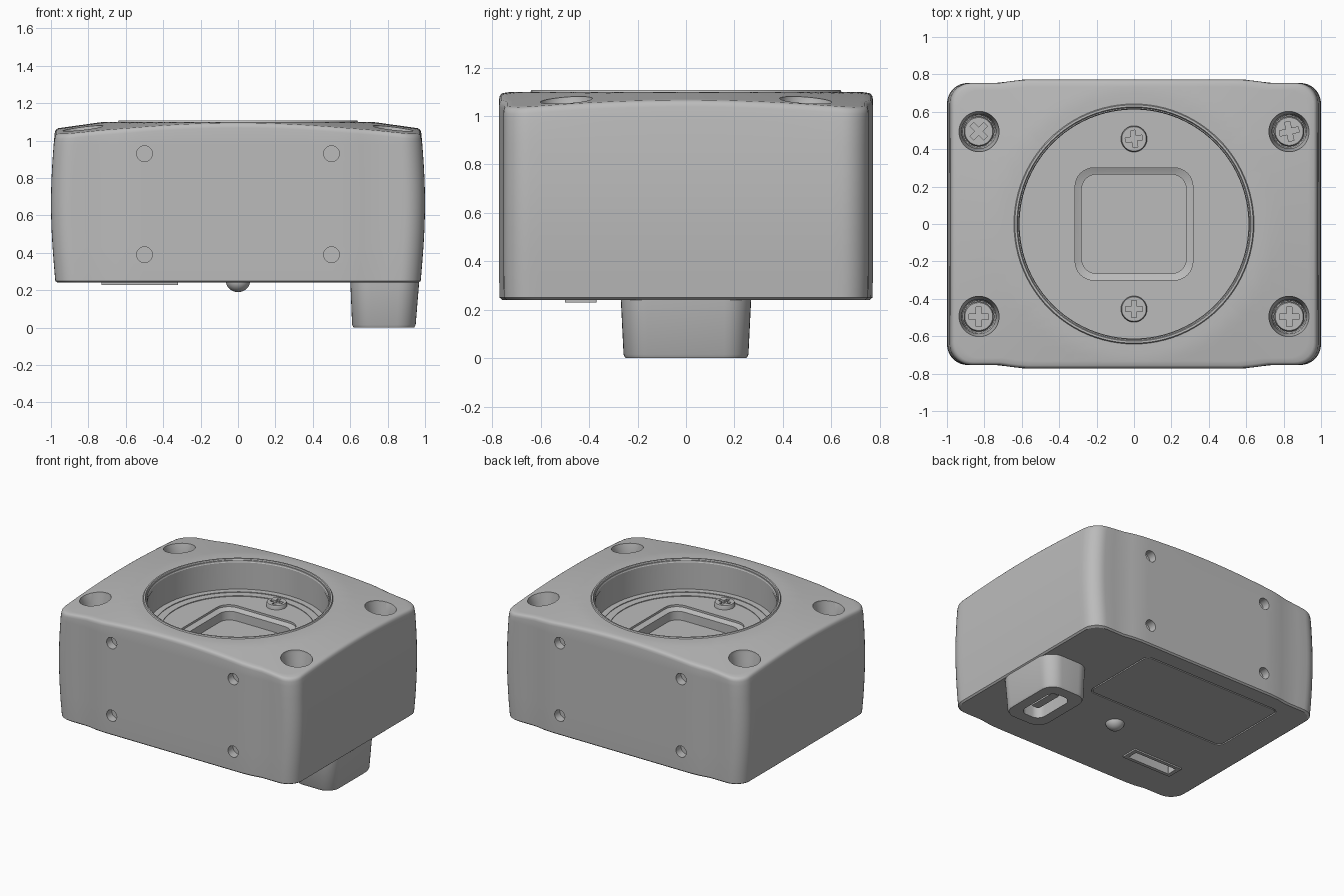
import bpy, bmesh, math
from mathutils import Vector, Matrix

old = bpy.data.objects.get("Cube")
if old:
    bpy.data.objects.remove(old, do_unlink=True)

grey = bpy.data.materials.new("housing_grey")
grey.use_nodes = True
GREY = (0.5, 0.5, 0.5, 1)
grey.diffuse_color = GREY
grey.node_tree.nodes["Principled BSDF"].inputs["Base Color"].default_value = GREY


# ---- helpers ----
def circle(r, z, x=0, y=0, n=48):
    return [Vector((x + r * math.cos(2 * math.pi * i / n), y + r * math.sin(2 * math.pi * i / n), z))
            for i in range(n)]


def rounded(hx, hy, r, z, x=0, y=0, seg=8, sub=1):
    """Rounded rectangle ring; sub splits the straight runs."""
    corners = []
    for k, (sx, sy) in enumerate([(1, 1), (-1, 1), (-1, -1), (1, -1)]):
        for i in range(seg + 1):
            a = math.pi / 2 * (k + i / seg)
            corners.append(Vector((x + sx * (hx - r) + r * math.cos(a),
                                   y + sy * (hy - r) + r * math.sin(a), z)))
    pts = []
    for i, p in enumerate(corners):
        pts.append(p)
        if i % (seg + 1) == seg:
            q = corners[(i + 1) % len(corners)]
            pts += [p.lerp(q, j / sub) for j in range(1, sub)]
    return pts


def loft(name, rings, closed=False):
    bm = bmesh.new()
    vs = [[bm.verts.new(p) for p in ring] for ring in rings]
    n = len(vs[0])
    pairs = list(zip(vs, vs[1:])) + ([(vs[-1], vs[0])] if closed else [])
    for a, b in pairs:
        for i in range(n):
            j = (i + 1) % n
            bm.faces.new((a[i], a[j], b[j], b[i]))
    if not closed:
        bm.faces.new(vs[0])
        bm.faces.new(vs[-1])
    bmesh.ops.recalc_face_normals(bm, faces=bm.faces)
    mesh = bpy.data.meshes.new(name)
    bm.to_mesh(mesh)
    bm.free()
    mesh.materials.append(grey)
    ob = bpy.data.objects.new(name, mesh)
    bpy.context.collection.objects.link(ob)
    return ob


def cut(ob, rings, matrix=None, closed=False):
    cutter = loft("cutter", rings, closed)
    cutter.hide_render = True
    if matrix:
        cutter.data.transform(matrix)
    mod = ob.modifiers.new("cut", "BOOLEAN")
    mod.operation = "DIFFERENCE"
    mod.solver = "EXACT"
    mod.object = cutter
    bpy.context.view_layer.objects.active = ob
    bpy.ops.object.modifier_apply(modifier=mod.name)
    bpy.data.objects.remove(cutter, do_unlink=True)


def smooth(ob, angle=30):
    bpy.ops.object.select_all(action="DESELECT")
    ob.select_set(True)
    bpy.context.view_layer.objects.active = ob
    bpy.ops.object.shade_smooth_by_angle(angle=math.radians(angle))


# ---- housing: bulging sides, recessed corner panels, coned crown ----
def side_ring(z, hx, hy):
    ring = rounded(hx, hy, 0.11, z, sub=24)
    for p in ring:
        t = min(max((abs(p.x) - 0.62) / 0.08, 0), 1)
        if abs(p.y) > hy - 0.11:
            p.y -= math.copysign(0.018 * t, p.y)
    return ring


def crown(p, scale, drop):
    x, y = p.x * scale, p.y * scale
    return Vector((x, y, 1.10 - 0.14 * max(math.hypot(x, y) - 0.72, 0) - drop))


rings = [side_ring(0.24, 0.965, 0.758), side_ring(0.25, 0.977, 0.77)]
for i in range(1, 9):
    t = i / 8
    rings.append(side_ring(0.25 + 0.73 * t, 0.977 + 0.023 * math.sin(math.pi * t * 0.88), 0.772))
edge = side_ring(1.0, 0.98, 0.772)
rings += [[crown(p, s, d) for p in edge] for s, d in
          [(1, 0.025), (0.997, 0.012), (0.99, 0.004), (0.98, 0)]]
rings += [[crown(p, s / 20, 0) for p in edge] for s in range(19, 7, -1)]
housing = loft("housing", rings)

# round well with stepped floor, and square pocket
for r, z in [(0.615, 0.885), (0.572, 0.88), (0.52, 0.875)]:
    cut(housing, [circle(r, z, n=96), circle(r, 1.3, n=96)])
cut(housing, [rounded(0.28, 0.265, 0.08, 0.78), rounded(0.28, 0.265, 0.08, 0.845),
              rounded(0.295, 0.28, 0.09, 0.85), rounded(0.315, 0.30, 0.1, 0.86),
              rounded(0.315, 0.30, 0.1, 0.95)])

# corner screw wells and wall holes on both long sides
corners = [(sx * 0.83, sy * 0.495) for sx in (-1, 1) for sy in (-1, 1)]
for x, y in corners:
    cut(housing, [circle(0.085, 0.80, x, y), circle(0.092, 1.0, x, y), circle(0.108, 1.06, x, y),
                  circle(0.112, 1.2, x, y)])
for sy in (-1, 1):
    for x in (-0.5, 0.5):
        for z in (0.39, 0.93):
            turn = Matrix.Translation((x, sy * 0.772, z)) @ Matrix.Rotation(math.pi / 2, 4, "X")
            cut(housing, [circle(0.042, -0.06, n=32), circle(0.042, 0.06, n=32)], turn)

# underside: label groove and slot
px, py = -0.16, 0.33
cut(housing, [rounded(0.58, 0.31, 0.05, 0.2, px, py), rounded(0.58, 0.31, 0.05, 0.25, px, py),
              rounded(0.57, 0.30, 0.04, 0.25, px, py), rounded(0.57, 0.30, 0.04, 0.2, px, py)], closed=True)
fx, fy = -0.525, -0.435
cut(housing, [rounded(0.175, 0.04, 0.005, 0.2, fx, fy), rounded(0.175, 0.04, 0.005, 0.32, fx, fy)])
smooth(housing)

# ---- slot frame ----
frame = loft("slot_frame", [rounded(hx, hy, 0.005, z, fx, fy) for hx, hy, z in
             [(0.205, 0.065, 0.25), (0.205, 0.065, 0.229), (0.175, 0.04, 0.229), (0.175, 0.04, 0.25)]],
             closed=True)
smooth(frame)

# ---- raised rim of the well ----
rim = loft("well_rim", [circle(r, z, n=96) for r, z in
           [(0.645, 1.06), (0.645, 1.095), (0.637, 1.108), (0.626, 1.108), (0.612, 1.085), (0.612, 1.06)]],
           closed=True)
smooth(rim)


# ---- cross-head screws ----
def plus(size, w, z):
    quarter = [(size, -w), (size, w), (w, w)]
    pts = []
    for k in range(4):
        pts += [Matrix.Rotation(k * math.pi / 2, 3, "Z") @ Vector((a, b, z)) for a, b in quarter]
    return pts


def screw(name, x, y, top, r, turn):
    head = loft(name, [circle(r, top - 0.05), circle(r, top - 0.012), circle(r * 0.93, top)])
    cut(head, [plus(r * 0.65, r * 0.18, top - 0.02), plus(r * 0.65, r * 0.18, top + 0.02)],
        Matrix.Rotation(math.radians(turn), 4, "Z"))
    head.location = (x, y, 0)
    head.data.transform(Matrix.Translation((0, 0, 0)))
    smooth(head)


for i, ((x, y), turn) in enumerate(zip(corners, (0, 45, 0, 12))):
    screw(f"corner_screw_{i + 1}", x, y, 0.84, 0.08, turn)
for i, y in enumerate((-0.455, 0.455)):
    screw(f"well_screw_{i + 1}", 0, y, 0.905, 0.07, 10 * i)

# ---- connector foot with port ----
foot = loft("connector_foot", [rounded(0.185, 0.27, 0.11, 0.26, 0.785), rounded(0.17, 0.258, 0.1, 0.015, 0.78),
                               rounded(0.162, 0.25, 0.095, 0, 0.78)])
cut(foot, [rounded(0.085, 0.17, 0.06, -0.05, 0.78), rounded(0.085, 0.17, 0.06, 0.12, 0.78)])
smooth(foot)
port = loft("port_tongue", [rounded(0.03, 0.11, 0.01, 0.14, 0.78), rounded(0.03, 0.11, 0.01, 0.04, 0.78)])
smooth(port)
for i in range(5):
    y = -0.08 + 0.04 * i
    pin = loft(f"port_pin_{i + 1}", [rounded(0.038, 0.01, 0.003, 0.14, 0.78, y, 2),
                                     rounded(0.038, 0.01, 0.003, 0.05, 0.78, y, 2)])

# ---- small dome under the housing ----
dome = loft("bottom_dome", [circle(0.065 * math.cos(a), 0.25 - 0.06 * math.sin(a), 0, -0.2, 32)
                            for a in [math.radians(d) for d in range(0, 90, 11)]])
smooth(dome)
